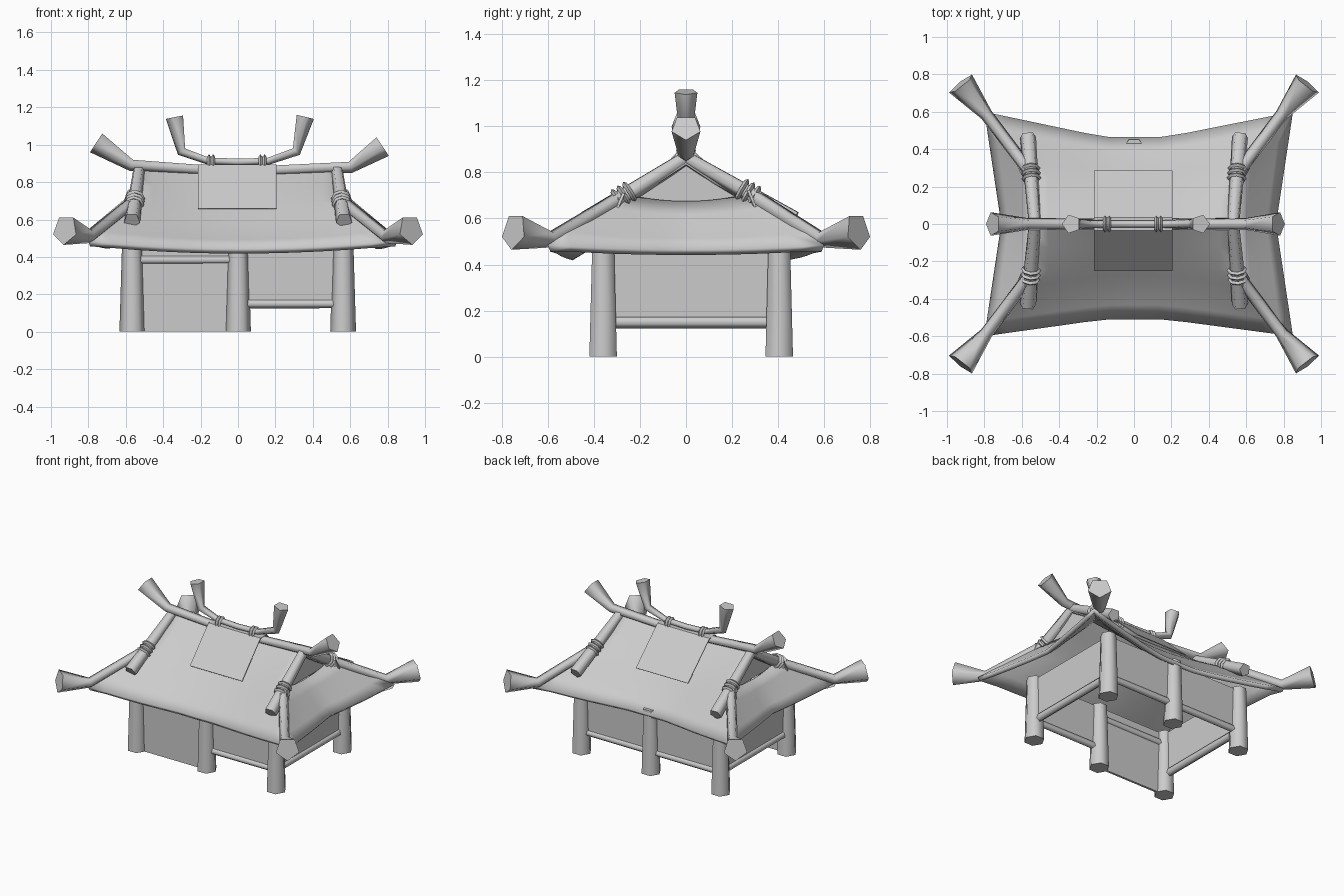
import bpy, bmesh, math
from mathutils import Vector

cube = bpy.data.objects.get("Cube")
if cube:
    bpy.data.objects.remove(cube, do_unlink=True)

grey = bpy.data.materials.new("plain_grey")
grey.use_nodes = True
GREY = (0.6, 0.6, 0.6, 1)
grey.diffuse_color = GREY
grey.node_tree.nodes["Principled BSDF"].inputs["Base Color"].default_value = GREY


def finish(name, bm, smooth=80):
    mesh = bpy.data.meshes.new(name)
    bm.to_mesh(mesh)
    bm.free()
    mesh.materials.append(grey)
    ob = bpy.data.objects.new(name, mesh)
    bpy.context.collection.objects.link(ob)
    if smooth:
        bpy.ops.object.select_all(action='DESELECT')
        ob.select_set(True)
        bpy.context.view_layer.objects.active = ob
        bpy.ops.object.shade_smooth_by_angle(angle=math.radians(smooth))
    return ob


def log(name, path, radii, sides=5):
    """Capped pole swept along a planar path, with a radius at each point."""
    pts = [Vector(p) for p in path]
    n = (pts[-1] - pts[0]).cross(Vector((0, 0, 1)))
    n = n.normalized() if n.length > 0.001 else Vector((0, -1, 0))
    bm = bmesh.new()
    rings = []
    for i, p in enumerate(pts):
        a, c = pts[max(i - 1, 0)], pts[min(i + 1, len(pts) - 1)]
        t = (p - a).normalized() + (c - p).normalized()
        b = t.normalized().cross(n)
        r = radii[i]
        angles = [k * math.tau / sides for k in range(sides)]
        rings.append([bm.verts.new(p + r * (n * math.sin(w) + b * math.cos(w))) for w in angles])
    for lo, hi in zip(rings, rings[1:]):
        for k in range(sides):
            j = (k + 1) % sides
            bm.faces.new((lo[k], lo[j], hi[j], hi[k]))
    bm.faces.new(rings[0])
    bm.faces.new(rings[-1])
    bmesh.ops.recalc_face_normals(bm, faces=bm.faces)
    return finish(name, bm)


def panel(name, lo, hi):
    bm = bmesh.new()
    bmesh.ops.create_cube(bm, size=1)
    lo, hi = Vector(lo), Vector(hi)
    for v in bm.verts:
        v.co = (lo + hi) / 2 + v.co * (hi - lo)
    return finish(name, bm, 0)


def rope(name, center, axis, radius, stretch=1.0):
    """Rope ring around the given axis, optionally taller than wide."""
    bm = bmesh.new()
    axis = Vector(axis).normalized()
    side = axis.cross(Vector((0, 0, 1))).normalized()
    up = side.cross(axis)
    n, thick = 8, 0.011
    grid = []
    for i in range(n):
        a = i * math.tau / n
        out = side * math.cos(a) + up * math.sin(a) * stretch
        base = Vector(center) + out * radius
        grid.append([bm.verts.new(base + thick * (out * math.cos(w) + axis * math.sin(w)))
                     for w in [k * math.tau / 4 for k in range(4)]])
    for i in range(n):
        for k in range(4):
            j, m = (i + 1) % n, (k + 1) % 4
            bm.faces.new((grid[i][k], grid[j][k], grid[j][m], grid[i][m]))
    bmesh.ops.recalc_face_normals(bm, faces=bm.faces)
    return finish(name, bm, 50)


# Columns, walls and rails
XS, FRONT, BACK = (-0.565, 0, 0.562), -0.36, 0.405
for x in XS:
    for label, y in (("front", FRONT), ("back", BACK)):
        log(label + "_column", [(x, y, 0), (x, y, 0.47)], [0.069, 0.055], 6)
for i in range(2):
    a, b = XS[i], XS[i + 1]
    for label, y in (("front", FRONT), ("back", BACK)):
        door = label == "front" and i == 0
        panel("door_panel" if door else label + "_wall",
              (a, y - 0.008, 0 if door else 0.15), (b, y + 0.008, 0.46))
        z = 0.385 if door else 0.15
        log(label + "_rail", [(a, y, z), (b, y, z)], [0.026, 0.024])
for x in (XS[0], XS[2]):
    panel("side_wall", (x - 0.008, FRONT, 0.15), (x + 0.008, BACK, 0.46))
    log("side_rail", [(x, FRONT, 0.15), (x, BACK, 0.15)], [0.028, 0.028])

# Roof: curved front and back slopes with hipped side skirts
N, M = 12, 4


def knee(u, s):
    return Vector((0.55 * u, s * (0.2 + 0.06 * u * u), 0.68 + 0.025 * u * u))


def eave(u, s):
    mid = 0.51 if s < 0 else 0.465
    w = max(0, abs(u) - 0.2) / 0.8
    return Vector((u * (0.85 if u > 0 else 0.8), s * (mid + (0.6 - mid) * w), 0.445 + 0.04 * u * u))


def side_top(u, s):
    k = knee(s, 1)
    return Vector((k.x, k.y * u, k.z - 0.03 * (1 - u * u)))


def side_eave(u, s):
    e = eave(s, 1)
    return Vector((e.x - s * 0.09 * (1 - abs(u)), e.y * u, e.z - 0.02 * (1 - u * u)))


def ridge(u, s):
    return Vector((0.55 * u, 0, 0.85 + 0.015 * u * u))


def slope(bm, top, bottom, s, sag, steps):
    rows = []
    for j in range(steps + 1):
        v = j / steps
        row = []
        for i in range(N + 1):
            u = 2 * i / N - 1
            p = top(u, s).lerp(bottom(u, s), v)
            p.z -= sag * 4 * v * (1 - v) * (1 - u * u)
            row.append(bm.verts.new(p))
        rows.append(row)
    for a, b in zip(rows, rows[1:]):
        for i in range(N):
            f = bm.faces.new((a[i], a[i + 1], b[i + 1], b[i]))
            f.normal_update()
            if f.normal.z < 0:
                f.normal_flip()


bm = bmesh.new()
for s in (-1, 1):
    slope(bm, ridge, knee, s, 0.005, 2)
    slope(bm, knee, eave, s, 0.015, M)
    slope(bm, side_top, side_eave, s, 0.005, M)
bmesh.ops.remove_doubles(bm, verts=bm.verts, dist=0.0005)
roof = finish("roof", bm, 40)
solid = roof.modifiers.new("thickness", 'SOLIDIFY')
solid.thickness, solid.offset = 0.032, -1

# Gable ends
for s in (-1, 1):
    bm = bmesh.new()
    bm.faces.new([bm.verts.new((s * 0.535, y, z)) for y, z in ((-0.26, 0.67), (0.26, 0.67), (0, 0.86))])
    finish("gable_panel", bm, 0)

# Draped sheet over the ridge
bm = bmesh.new()
profile = [(-0.25, 0.66), (-0.035, 0.893), (0.035, 0.893), (0.285, 0.66)]
strip = [[bm.verts.new((x, y, z)) for x in (-0.215, 0.207)] for y, z in profile]
for a, b in zip(strip, strip[1:]):
    bm.faces.new((a[0], a[1], b[1], b[0]))
sheet = finish("ridge_sheet", bm, 0)
solid = sheet.modifiers.new("thickness", 'SOLIDIFY')
solid.thickness = 0.006

# Ridge pole with flared ends, and the horned bar above it
log("ridge_pole", [(-0.755, 0, 1.015), (-0.57, 0, 0.893), (-0.2, 0, 0.868), (0.2, 0, 0.865),
                   (0.6, 0, 0.882), (0.77, 0, 0.995)],
    [0.066, 0.034, 0.03, 0.03, 0.034, 0.066])
log("horned_bar", [(-0.335, 0, 1.148), (-0.3, 0, 0.965), (-0.16, 0, 0.915), (0, 0, 0.908),
                   (0.16, 0, 0.913), (0.31, 0, 0.965), (0.355, 0, 1.15)],
    [0.052, 0.028, 0.021, 0.021, 0.021, 0.028, 0.052])
for x in (-0.145, 0.13):
    for dx in (-0.01, 0.012):
        rope("ridge_tie", (x + dx, 0, 0.895), (1, 0, 0), 0.032, 1.25)

# Gable poles, flared hip poles and their ties
for sx in (-1, 1):
    for sy in (-1, 1):
        end_y = 0.47 if sy > 0 else 0.435
        top = Vector((sx * 0.53, 0, 0.865))
        low = Vector((sx * 0.567, sy * end_y, 0.595))
        log("gable_pole", [top, low], [0.034, 0.045])
        tie = top.lerp(low, 0.27 / end_y)
        neck = Vector((sx * 0.79, sy * 0.585, 0.51))
        log("hip_pole", [tie, neck, (sx * 0.925, sy * 0.748, 0.545)], [0.034, 0.036, 0.082])
        axis = low - top
        for k in (-0.03, 0, 0.03):
            rope("pole_tie", tie + axis.normalized() * k, axis, 0.043)
        log("rope_tail", [tie + Vector((sx * 0.045, 0, 0.01)), tie + Vector((sx * 0.06, sy * 0.03, -0.06))],
            [0.009, 0.007], 4)
